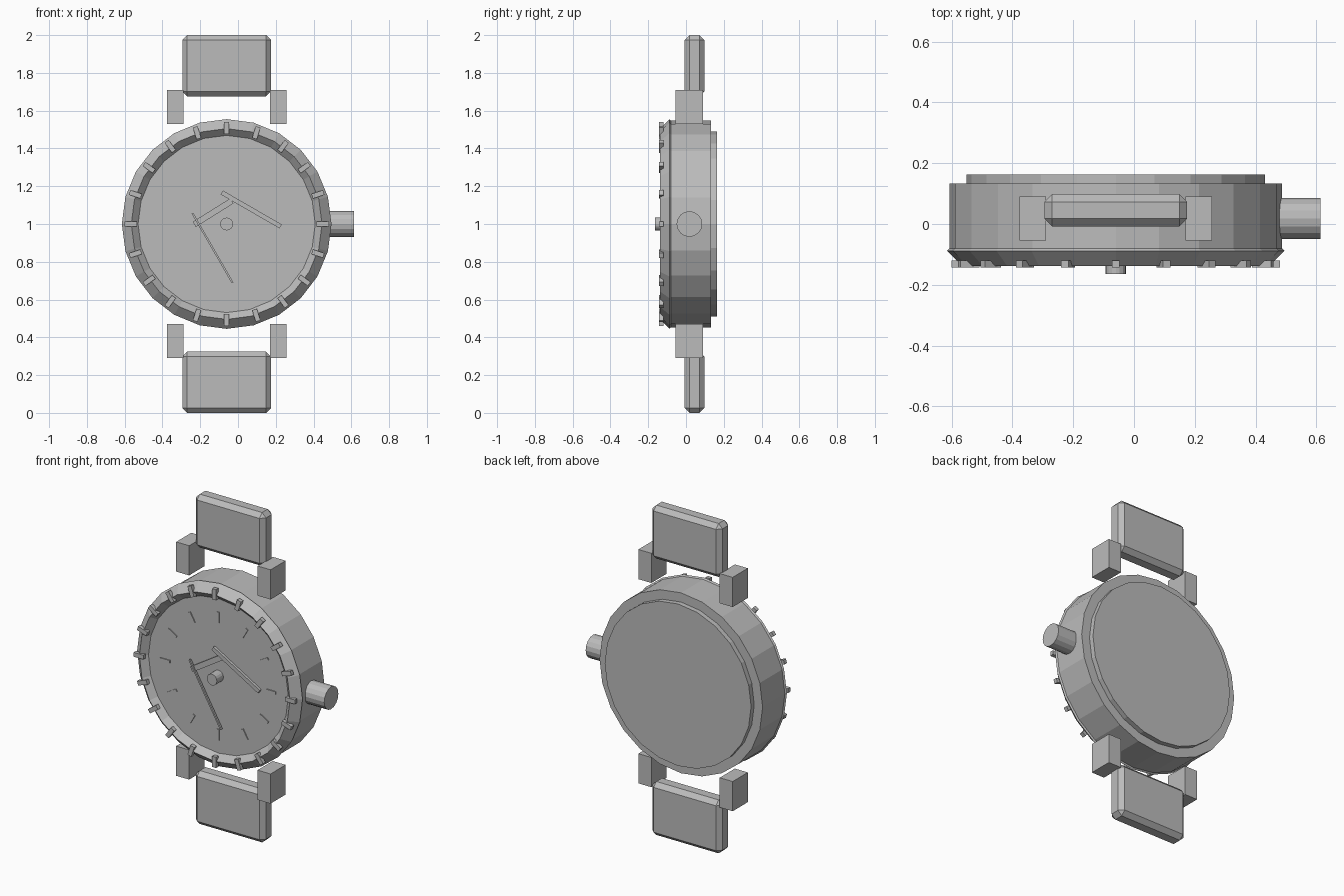
import bpy
from math import pi, sin, cos, radians
from mathutils import Matrix, Vector

if "Cube" in bpy.data.objects:
    bpy.data.objects.remove(bpy.data.objects["Cube"], do_unlink=True)

CX, CZ = -0.06, 1.0      # centre of the dial
DIAL_Y = -0.102          # front plane of the dial

steel = bpy.data.materials.new("plain_grey")
steel.use_nodes = True
GREY = (0.5, 0.5, 0.5, 1)
steel.diffuse_color = GREY
steel.node_tree.nodes["Principled BSDF"].inputs["Base Color"].default_value = GREY


def finish(name):
    ob = bpy.context.object
    ob.name = name
    ob.data.materials.append(steel)
    return ob


def disc(name, radius, y0, y1, sides=24):
    """Flat-sided cylinder on the dial axis, from y0 to y1."""
    bpy.ops.mesh.primitive_cylinder_add(
        vertices=sides, radius=radius, depth=y1 - y0,
        location=(CX, (y0 + y1) / 2, CZ), rotation=(pi / 2, 0, 0))
    return finish(name)


def box(name, centre, size, angle=0.0, bevel=0.0):
    """Box turned by angle in the dial plane, from +x towards +z."""
    bpy.ops.mesh.primitive_cube_add(size=1)
    ob = finish(name)
    ob.data.transform(Matrix.Diagonal((*size, 1)))
    ob.location = centre
    ob.rotation_euler = (0, -angle, 0)
    if bevel:
        mod = ob.modifiers.new("chamfer", "BEVEL")
        mod.width = bevel
        mod.segments = 1
    return ob


def polar(radius, angle, y):
    return Vector((CX + radius * cos(angle), y, CZ + radius * sin(angle)))


# Case, back cover and dial
disc("case", 0.547, -0.08, 0.133)
disc("back_cover", 0.491, 0.12, 0.163)
disc("dial", 0.48, DIAL_Y, -0.07)

# Bezel: ring with a diamond section
bpy.ops.mesh.primitive_torus_add(
    major_segments=24, minor_segments=4, major_radius=0.505, minor_radius=0.05,
    location=(CX, -0.088, CZ), rotation=(pi / 2, 0, 0))
finish("bezel")

# Raised bezel ticks
for i in range(20):
    a = i * 2 * pi / 20
    box(f"bezel_tick_{i + 1}", polar(0.508, a, -0.131), (0.065, 0.023, 0.026), a)

# Hour markers on the dial
for i in range(12):
    a = i * 2 * pi / 12
    box(f"hour_marker_{i + 1}", polar(0.355, a, DIAL_Y), (0.065, 0.012, 0.016), a)

# Hands and centre post
box("hour_hand", (-0.132, -0.108, 1.06), (0.235, 0.016, 0.032), radians(32))
box("minute_hand", (0.07, -0.115, 1.077), (0.36, 0.016, 0.024), radians(-30))
box("second_hand", (-0.135, -0.118, 0.873), (0.425, 0.012, 0.01), radians(-60))
disc("centre_post", 0.034, -0.165, -0.09, 16)

# Crown
bpy.ops.mesh.primitive_cylinder_add(
    vertices=16, radius=0.068, depth=0.16,
    location=(0.533, 0.018, CZ), rotation=(0, pi / 2, 0))
finish("crown")

# Strap ends and lugs, above and below the case
for end, s in (("upper", 1), ("lower", -1)):
    box(f"{end}_strap", (CX, 0.045, CZ + s * 0.838), (0.47, 0.106, 0.324), bevel=0.026)
    for side, t in (("left", 1), ("right", -1)):
        box(f"{end}_{side}_lug", (CX + t * 0.273, 0.018, CZ + s * 0.619),
            (0.087, 0.145, 0.18))
